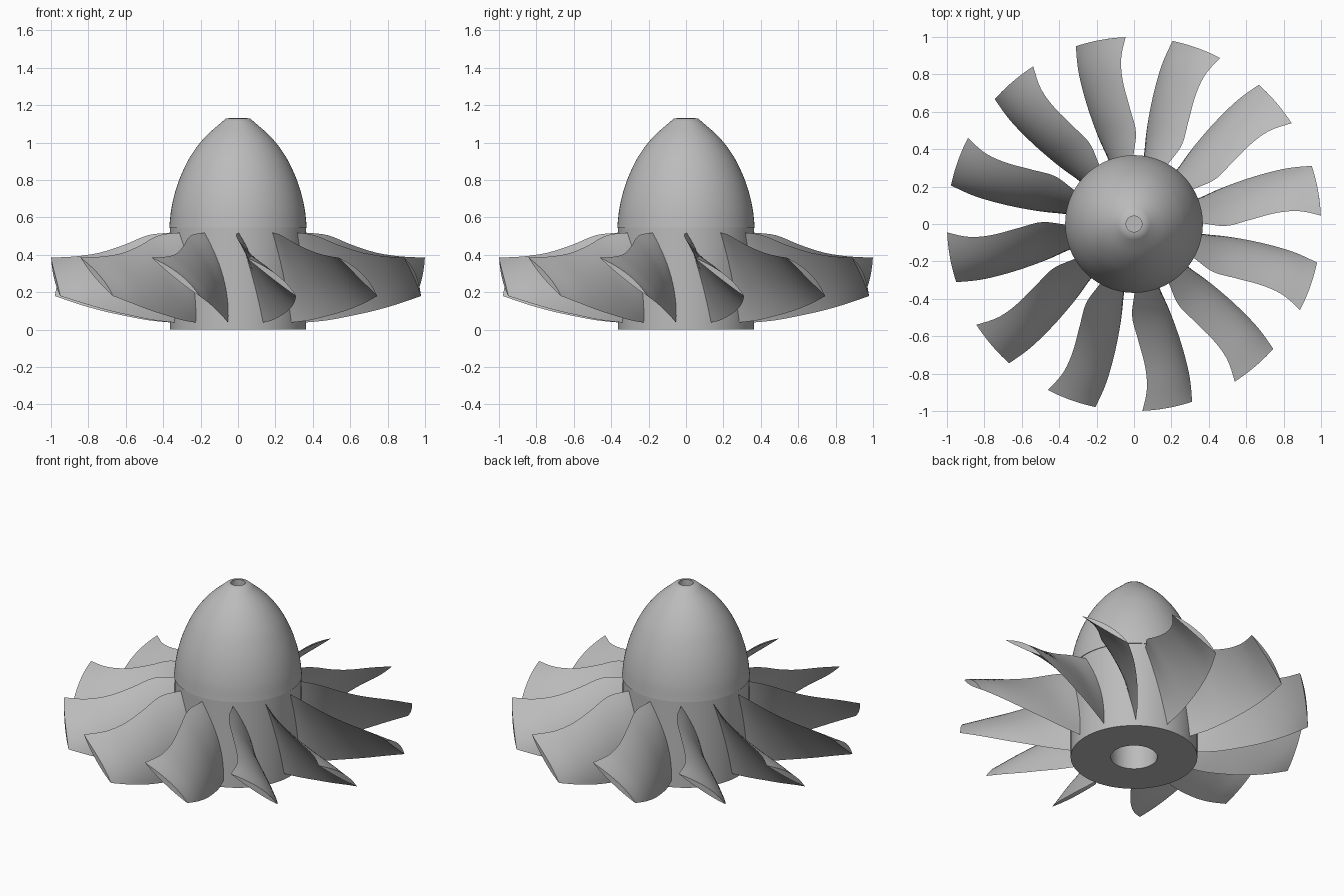
import bpy, bmesh, math
from mathutils import Vector

cube = bpy.data.objects.get("Cube")
if cube:
    bpy.data.objects.remove(cube)

grey = bpy.data.materials.new("plain grey")
grey.use_nodes = True
COLOUR = (0.5, 0.5, 0.5, 1)
grey.diffuse_color = COLOUR
grey.node_tree.nodes["Principled BSDF"].inputs["Base Color"].default_value = COLOUR


def finish(name, bm):
    bmesh.ops.recalc_face_normals(bm, faces=bm.faces)
    mesh = bpy.data.meshes.new(name)
    bm.to_mesh(mesh)
    bm.free()
    mesh.materials.append(grey)
    obj = bpy.data.objects.new(name, mesh)
    bpy.context.scene.collection.objects.link(obj)
    bpy.ops.object.select_all(action="DESELECT")
    obj.select_set(True)
    bpy.context.view_layer.objects.active = obj
    bpy.ops.object.shade_smooth_by_angle(angle=math.radians(35))
    return obj


def lathe(name, profile, steps=96):
    """Spin an (r, z) profile about the z axis."""
    bm = bmesh.new()
    verts = [bm.verts.new((r, 0, z)) for r, z in profile]
    edges = [bm.edges.new(pair) for pair in zip(verts, verts[1:])]
    bmesh.ops.spin(bm, geom=verts + edges, axis=(0, 0, 1), cent=(0, 0, 0),
                   angle=math.tau, steps=steps)
    bmesh.ops.remove_doubles(bm, verts=bm.verts, dist=1e-5)
    return finish(name, bm)


def smooth(values, t):
    """Catmull-Rom through evenly spaced values, t from 0 to 1."""
    n = len(values) - 1
    i = min(int(t * n), n - 1)
    f = t * n - i
    b, c = values[i], values[i + 1]
    a = values[i - 1] if i else 2 * b - c
    d = values[i + 2] if i + 2 <= n else 2 * c - b
    return b + 0.5 * f * (c - a + f * (2 * a - 5 * b + 4 * c - d + f * (3 * (b - c) + d - a)))


# Hub with a blind shaft bore
lathe("hub", [(0, 0.5), (0.134, 0.5), (0.134, 0), (0.364, 0), (0.364, 0.545), (0, 0.545)])

# Nose cone with a small hole in its tip
radii = [0.368, 0.357, 0.335, 0.3, 0.25, 0.175, 0.066]
nose = [(smooth(radii, i / 36), 0.545 + 0.583 * i / 36) for i in range(37)]
lathe("nose_cone", [(0, 0.545)] + nose + [(0.042, 1.132), (0.042, 1.04), (0, 1.04)])

# Blade edges from root to tip: angle in degrees and height
ROOT, TIP = 0.35, 1.0
HIGH_ANGLE = [0.8, -1.3, 1.8, 4.2, 4.6, 2.6]
LOW_ANGLE = [21.5, 22.3, 22, 21.2, 20, 18.1]
HIGH_Z = [0.52, 0.505, 0.453, 0.412, 0.392, 0.385]
LOW_Z = [0.037, 0.05, 0.074, 0.102, 0.138, 0.18]
SPAN, CHORD, THICK = 20, 14, 0.032


def blade_point(t, s, side):
    """t runs root to tip, s low edge to high edge, side is -1 or 1."""
    r = ROOT + (TIP - ROOT) * t
    low, high = smooth(LOW_ANGLE, t), smooth(HIGH_ANGLE, t)
    zl, zh = smooth(LOW_Z, t), smooth(HIGH_Z, t)
    bulge = 4 * s * (1 - s)
    angle = math.radians(low + (high - low) * s + (4 - 3 * t) * bulge)
    # Lens section: push both skins apart across the chord
    across = Vector((math.radians(high - low) * r, zh - zl)).normalized()
    push = side * (THICK / 2) * bulge
    angle += push * across.y / r
    z = zl + (zh - zl) * s - push * across.x
    return Vector((-math.sin(angle) * r, math.cos(angle) * r, z))


def blade(name, turn):
    bm = bmesh.new()
    # Closed loop of section points: up one skin and down the other
    loop = [(i / CHORD, 1) for i in range(CHORD)]
    loop += [(1 - i / CHORD, -1) for i in range(CHORD)]
    rings = [[bm.verts.new(blade_point(j / SPAN, s, side)) for s, side in loop]
             for j in range(SPAN + 1)]
    n = len(loop)
    for a, b in zip(rings, rings[1:]):
        for k in range(n):
            bm.faces.new((a[k], a[(k + 1) % n], b[(k + 1) % n], b[k]))
    # Flat caps at root and tip
    for ring in (rings[0], rings[-1]):
        for k in range(CHORD):
            corners = [ring[k], ring[k + 1], ring[(n - k - 1) % n], ring[(n - k) % n]]
            bm.faces.new(list(dict.fromkeys(corners)))
    obj = finish(name, bm)
    obj.rotation_euler.z = turn


BLADES = 12
for i in range(BLADES):
    blade(f"blade_{i + 1}", i * math.tau / BLADES)
